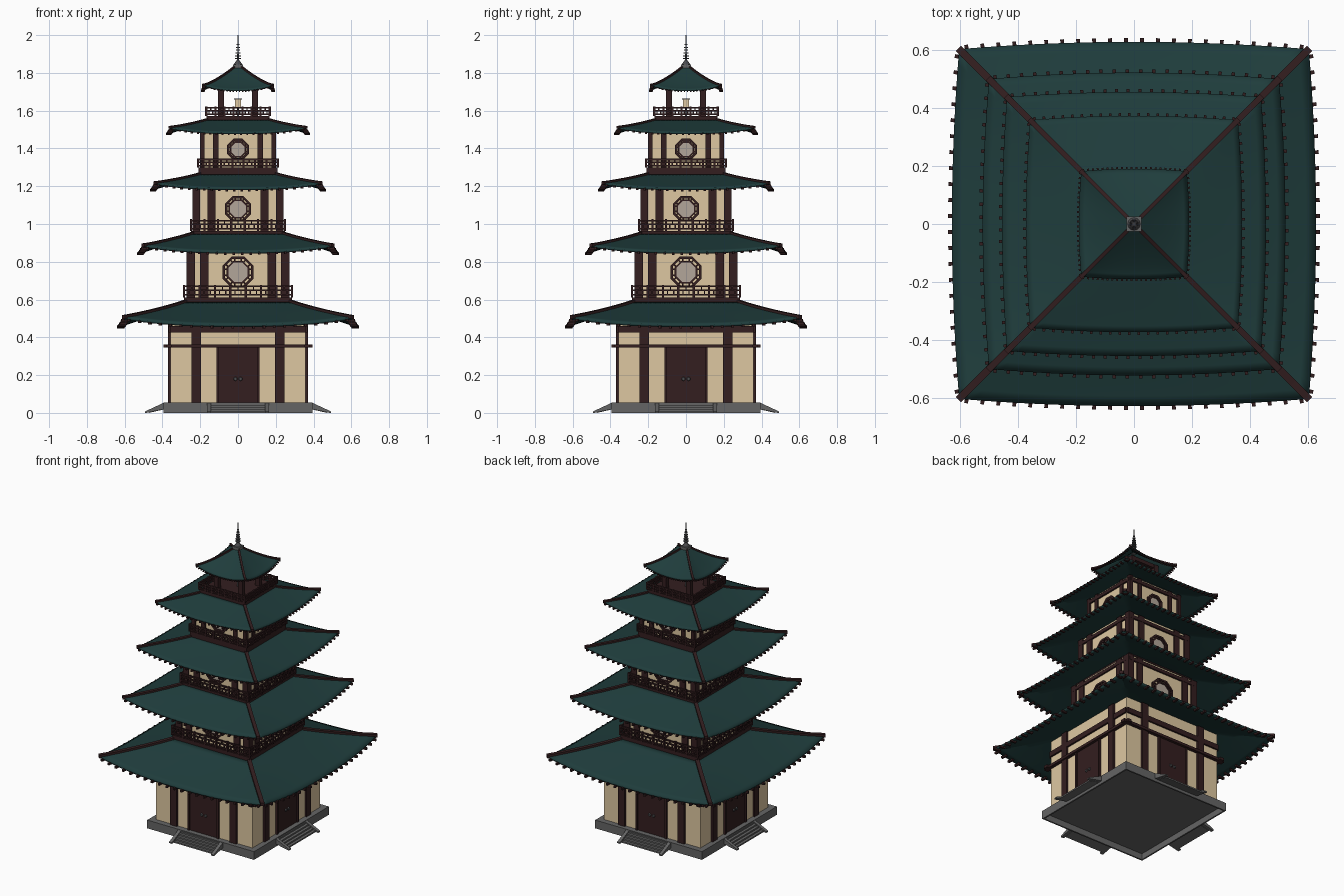
import bpy, bmesh, math
from mathutils import Matrix, Vector

if "Cube" in bpy.data.objects:
    bpy.data.objects.remove(bpy.data.objects["Cube"])


def material(name, r, g, b):
    m = bpy.data.materials.new(name)
    m.diffuse_color = (r, g, b, 1)
    m.use_nodes = True
    m.node_tree.nodes["Principled BSDF"].inputs["Base Color"].default_value = m.diffuse_color
    return m


WOOD = material("dark_wood", 0.033, 0.013, 0.014)
PLASTER = material("cream_plaster", 0.73, 0.575, 0.355)
TILE = material("green_roof", 0.0135, 0.046, 0.045)
STONE = material("grey_stone", 0.13, 0.13, 0.13)
PAPER = material("window_paper", 0.45, 0.38, 0.32)
METAL = material("dark_metal", 0.07, 0.07, 0.075)
T, R, D = Matrix.Translation, Matrix.Rotation, Matrix.Diagonal


def box(bm, c, s, rot=Matrix()):
    """Box with centre c and full size s, optionally rotated."""
    return bmesh.ops.create_cube(bm, size=1, matrix=T(Vector(c)) @ rot @ D((*s, 1)))


def make(name, mat, build, sides=4, smooth=False, thick=0):
    """Run build(bm) for the front side, then repeat it around z."""
    bm = bmesh.new()
    build(bm)
    src = bm.verts[:] + bm.edges[:] + bm.faces[:]
    for k in range(1, sides):
        new = bmesh.ops.duplicate(bm, geom=src)["geom"]
        bmesh.ops.rotate(bm, verts=[v for v in new if isinstance(v, bmesh.types.BMVert)],
                         cent=(0, 0, 0), matrix=R(k * math.pi / 2, 3, 'Z'))
    if thick:
        bmesh.ops.remove_doubles(bm, verts=bm.verts, dist=0.0005)
    me = bpy.data.meshes.new(name)
    bm.to_mesh(me)
    bm.free()
    me.materials.append(mat)
    ob = bpy.data.objects.new(name, me)
    bpy.context.collection.objects.link(ob)
    if smooth:
        bpy.ops.object.select_all(action='DESELECT')
        bpy.context.view_layer.objects.active = ob
        ob.select_set(True)
        bpy.ops.object.shade_smooth_by_angle(angle=math.radians(30))
    if thick:
        mod = ob.modifiers.new("thickness", 'SOLIDIFY')
        mod.thickness = thick
        mod.offset = -1


def prism(bm, profile, x0, x1):
    """Extrude a (y, z) profile along x."""
    a = [bm.verts.new((x0, y, z)) for y, z in profile]
    b = [bm.verts.new((x1, y, z)) for y, z in profile]
    fs = [bm.faces.new(a), bm.faces.new(b[::-1])]
    for i in range(len(a)):
        j = (i + 1) % len(a)
        fs.append(bm.faces.new((a[i], b[i], b[j], a[j])))
    bmesh.ops.recalc_face_normals(bm, faces=fs)


# Stone platform (hollow below) and the four stairs
def platform(bm):
    box(bm, (0, 0, 0.0475), (0.79, 0.79, 0.015))


make("platform", STONE, platform, 1)
make("platform_rim", STONE, lambda bm: box(bm, (0, -0.39, 0.0225), (0.79, 0.01, 0.045)))


def stairs(bm):
    n = 5
    steps = [(-0.385, 0.02), (-0.385, 0.048)]
    for i in range(n):
        y, h = -0.402 - 0.0175 * i, 0.048 - 0.0096 * i
        steps += [(y, h), (y, h - 0.0096)]
    prism(bm, steps, -0.145, 0.145)
    for s in (-1, 1):
        prism(bm, [(-0.39, 0.02), (-0.485, 0), (-0.492, 0), (-0.492, 0.008), (-0.39, 0.055)],
              s * 0.144, s * 0.165)


make("stairs", STONE, stairs)

# Ground floor
make("ground_walls", PLASTER, lambda bm: box(bm, (0, 0, 0.2955), (0.715, 0.715, 0.482)), 1)


def ground_frame(bm):
    for s in (-1, 1):
        box(bm, (s * 0.22, -0.355, 0.295), (0.05, 0.03, 0.48))
        box(bm, (s * 0.108, -0.36, 0.2), (0.012, 0.022, 0.29))
    box(bm, (0, -0.365, 0.354), (0.79, 0.03, 0.018))
    box(bm, (0, -0.356, 0.443), (0.715, 0.026, 0.034))


make("ground_frame", WOOD, ground_frame)


def doors(bm):
    for s in (-1, 1):
        box(bm, (s * 0.0515, -0.357, 0.2), (0.102, 0.012, 0.29))


make("doors", WOOD, doors)


def handles(bm):
    for s in (-1, 1):
        bmesh.ops.create_cone(bm, cap_ends=True, segments=12, radius1=0.011, radius2=0.008, depth=0.008,
                              matrix=T((s * 0.014, -0.366, 0.18)) @ R(math.pi / 2, 4, 'X'))


make("door_handles", METAL, handles)


# Roofs: corner half-width, edge bulge, top half-width, eave z, corner lift, top z, curve power
ROOFS = [
    ("first", 0.603, 0.025, 0.28, 0.468, 0.04, 0.588, 1.03),
    ("second", 0.50, 0.022, 0.24, 0.855, 0.033, 0.95, 1.03),
    ("third", 0.438, 0.017, 0.20, 1.19, 0.028, 1.265, 1.03),
    ("fourth", 0.358, 0.015, 0.165, 1.485, 0.027, 1.552, 1.03),
    ("top", 0.182, 0.008, 0.012, 1.71, 0.027, 1.838, 1.2),
]


def roof(name, c, bulge, top, z0, lift, z1, p):
    def point(u, v):
        w = c + (top - c) * v
        return Vector((u * w, -w - bulge * (1 - u * u) * (1 - v),
                       z0 + (z1 - z0) * v ** p + lift * abs(u) ** 2.5 * (1 - v) ** 1.4))

    def shell(bm):
        nu, nv = 24, 10
        g = [[bm.verts.new(point(-1 + 2 * i / nu, j / nv)) for i in range(nu + 1)] for j in range(nv + 1)]
        for j in range(nv):
            for i in range(nu):
                bm.faces.new((g[j][i], g[j][i + 1], g[j + 1][i + 1], g[j + 1][i]))

    k = 0.3 + 0.7 * c / 0.605   # detail scale

    def ridge(bm):
        side = Vector((1, 1, 0)).normalized() * 0.0125 * k
        up = Vector((0, 0, 0.01 * k))
        rings = []
        for j in range(13):
            q = point(1, j / 12) + (Vector() if j else Vector((0.003, -0.003, 0)))
            rings.append([bm.verts.new(q + o) for o in
                          (-side - up, side - up, side + up, -side + up)])
        fs = [bm.faces.new(rings[0]), bm.faces.new(rings[-1][::-1])]
        for a, b in zip(rings, rings[1:]):
            for i in range(4):
                fs.append(bm.faces.new((a[i], a[(i + 1) % 4], b[(i + 1) % 4], b[i])))
        bmesh.ops.recalc_face_normals(bm, faces=fs)

    def rafters(bm):
        n = 22
        for i in range(n):
            u = -1 + (2 * i + 1) / n
            turn = math.atan2(2 * bulge * u, c) + 0.12 * u
            box(bm, point(u, 0) + Vector((0, 0.006 * k, -0.014 * k)),
                (0.013 * k, 0.038 * k, 0.014 * k), R(turn, 4, 'Z'))

    make(name + "_roof", TILE, shell, smooth=True, thick=0.014 * k)
    make(name + "_roof_ridges", WOOD, ridge)
    make(name + "_roof_rafter_ends", WOOD, rafters)


for r in ROOFS:
    roof(*r)


def balcony(name, b, z0, deck, rail):
    """Solid skirt with deck, then a railing with lattice."""
    make(name + "_balcony_deck", WOOD,
         lambda bm: box(bm, (0, 0, (z0 + deck) / 2), (2 * b - 0.014, 2 * b - 0.014, deck - z0)), 1)

    def railing(bm):
        h = rail - deck
        y = -b + 0.006
        for f, t in ((0.93, 0.009), (0.6, 0.007), (0.2, 0.008)):
            box(bm, (0, y, deck + f * h), (2 * b, 0.009, t))
        n = 7
        step = 2 * (b - 0.006) / n
        for i in range(n):
            x = -(b - 0.006) + i * step
            box(bm, (x, y, deck + h * 0.53), (0.011, 0.011, h * 1.06))
            for f in (0.3, 0.7):
                box(bm, (x + f * step, y, deck + h * 0.4), (0.007, 0.006, h * 0.42))
            box(bm, (x + 0.5 * step, y, deck + h * 0.77), (0.007, 0.006, h * 0.35))

    make(name + "_balcony_railing", WOOD, railing)


def storey(name, w, z0, top, beam_z, corner, col_x, col_w, win_z, win_r):
    """Plaster body, timber frame and an octagonal window on each side."""
    make(name + "_walls", PLASTER,
         lambda bm: box(bm, (0, 0, (z0 + top) / 2), (2 * w, 2 * w, top - z0)), 1)
    h, zc = top - z0, (z0 + top) / 2

    def frame(bm):
        box(bm, (w - corner / 2 + 0.01, -w + corner / 2 - 0.01, zc), (corner, corner, h))
        for s in (-1, 1):
            box(bm, (s * col_x, -w, zc), (col_w, 0.018, h))
        box(bm, (0, -w, beam_z), (2 * w, 0.022, 0.022))

    def lattice(bm):
        for k in range(8):
            base = T((0, -w - 0.004, win_z)) @ R(k * math.pi / 4, 4, 'Y')
            for a, t in ((win_r - 0.006, 0.012), (win_r * 0.68, 0.009)):
                bmesh.ops.create_cube(bm, size=1, matrix=base @ T((a, 0, 0)) @
                                      D((t, 0.012, 2 * (a + t / 2) * math.tan(math.pi / 8), 1)))
            for s in (-1, 1):
                bmesh.ops.create_cube(bm, size=1, matrix=base @ T((win_r * 0.82, 0, s * win_r * 0.2)) @
                                      D((win_r * 0.28, 0.009, 0.008, 1)))

    def pane(bm):
        bmesh.ops.create_cone(bm, cap_ends=True, segments=8, radius1=win_r * 0.72, radius2=win_r * 0.72,
                              depth=0.006, matrix=T((0, -w - 0.001, win_z)) @ R(math.pi / 2, 4, 'X')
                              @ R(math.pi / 8, 4, 'Z'))

    make(name + "_frame", WOOD, frame)
    make(name + "_window_lattice", WOOD, lattice)
    make(name + "_window_pane", PAPER, pane)


storey("second", 0.262, 0.57, 0.912, 0.885, 0.045, 0.178, 0.045, 0.745, 0.082)
storey("third", 0.23, 0.93, 1.235, 1.205, 0.04, 0.14, 0.042, 1.08, 0.068)
storey("fourth", 0.192, 1.25, 1.52, 1.495, 0.025, 0.118, 0.028, 1.395, 0.057)
balcony("second", 0.292, 0.565, 0.612, 0.674)
balcony("third", 0.255, 0.925, 0.962, 1.022)
balcony("fourth", 0.217, 1.245, 1.298, 1.345)
balcony("top", 0.174, 1.535, 1.572, 1.618)


# Open pavilion at the top
def pavilion(bm):
    box(bm, (0.09, -0.09, 1.65), (0.03, 0.03, 0.17))
    box(bm, (0, -0.09, 1.725), (0.2, 0.02, 0.025))


make("pavilion_posts", WOOD, pavilion)
make("lantern_body", PLASTER, lambda bm: box(bm, (0, 0, 1.638), (0.034, 0.034, 0.042)), 1)


def lantern_trim(bm):
    box(bm, (0, 0, 1.661), (0.042, 0.042, 0.005))
    box(bm, (0, 0, 1.614), (0.036, 0.036, 0.006))
    box(bm, (0, 0, 1.59), (0.008, 0.008, 0.045))


make("lantern_trim", METAL, lantern_trim, 1)

# Finial
make("finial_base", STONE, lambda bm: box(bm, (0, 0, 1.836), (0.052, 0.052, 0.018)), 1)


def finial(bm):
    def cone(z0, z1, r0, r1):
        bmesh.ops.create_cone(bm, cap_ends=True, segments=12, radius1=r0, radius2=r1,
                              depth=z1 - z0, matrix=T((0, 0, (z0 + z1) / 2)))
    cone(1.845, 1.866, 0.022, 0.009)
    cone(1.86, 2.0, 0.005, 0.0015)
    for i in range(6):
        z = 1.873 + i * 0.015
        cone(z, z + 0.005, 0.0165 - 0.0018 * i, 0.0165 - 0.0018 * i)


make("finial_spire", METAL, finial, 1)
